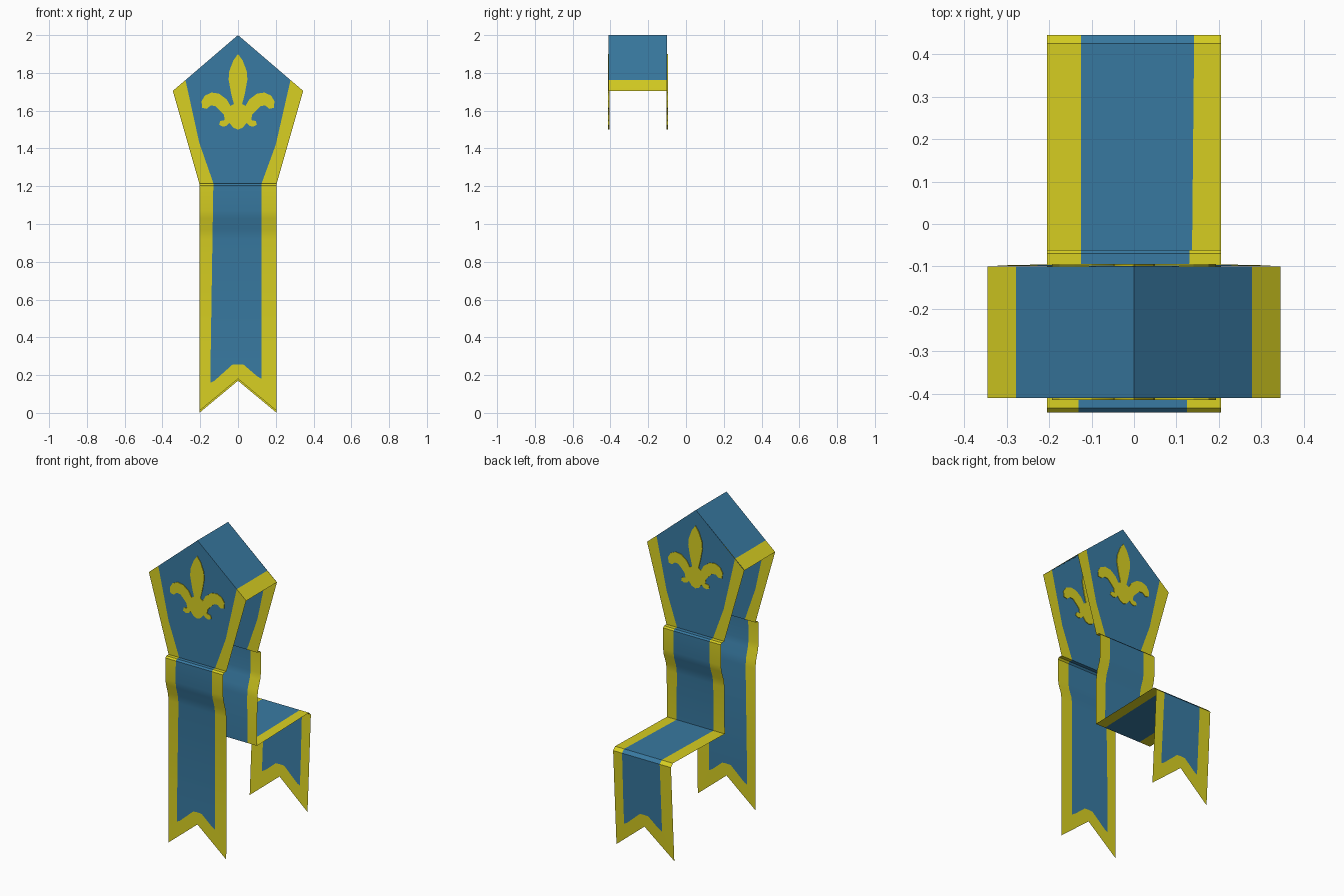
import bpy, bmesh, math

if "Cube" in bpy.data.objects:
    bpy.data.objects.remove(bpy.data.objects["Cube"])


def material(name, rgb):
    m = bpy.data.materials.new(name)
    m.diffuse_color = (*rgb, 1)
    m.use_nodes = True
    m.node_tree.nodes["Principled BSDF"].inputs["Base Color"].default_value = m.diffuse_color
    return m


MATS = [material("blue_cloth", (0.04, 0.195, 0.36)),
        material("yellow_trim", (0.69, 0.63, 0.016))]
BLUE, YELLOW = 0, 1


def build(name, faces):
    """faces: list of (3D points, material index)."""
    bm = bmesh.new()
    for pts, mat in faces:
        f = bm.faces.new([bm.verts.new(p) for p in pts])
        f.material_index = mat
    bmesh.ops.remove_doubles(bm, verts=bm.verts, dist=0.0005)
    me = bpy.data.meshes.new(name)
    bm.to_mesh(me)
    bm.free()
    for m in MATS:
        me.materials.append(m)
    ob = bpy.data.objects.new(name, me)
    bpy.context.collection.objects.link(ob)
    bpy.ops.object.select_all(action='DESELECT')
    ob.select_set(True)
    bpy.context.view_layer.objects.active = ob
    bpy.ops.object.shade_smooth_by_angle(angle=math.radians(25))
    return ob


W = 0.205            # half width of the strips
HW, HZ = 0.345, 1.705   # shoulder of the head panel
TX, TZ = 0.278, 1.762   # where the trim starts on the roof edge
NECK = 1.215


# Five-sided head panel; s = 1 faces front, s = -1 faces back
def head_panel(name, s, y_top, y_neck):
    def at(pts):
        return [(s * x, y_top + (y_neck - y_top) * (2 - z) / (2 - NECK), z) for x, z in pts]
    inner_l = [(-TX, TZ), (-0.205, 1.43), (-0.13, NECK)]
    inner_r = [(0.125, NECK), (0.2, 1.42), (TX, TZ)]
    build(name, [
        (at([(0, 2)] + inner_l + inner_r), BLUE),
        (at([(-HW, HZ), (-W, NECK)] + inner_l[::-1]), YELLOW),
        (at([(W, NECK), (HW, HZ)] + inner_r[::-1]), YELLOW)])


# Hanging strip swept along a (y, z) path, ending in a swallowtail
def strip(name, s, path, y_end, z_end):
    total = sum(math.dist(a, b) for a, b in zip(path, path[1:]))
    rows, run = [], 0
    for i, (y, z) in enumerate(path):
        run += math.dist(path[i - 1], path[i]) if i else 0
        xs = (-W, -0.13 - 0.015 * run / total, 0.125, W)
        rows.append([(s * x, y, z) for x in xs])
    faces = []
    for a, b in zip(rows, rows[1:]):
        for c, mat in enumerate((YELLOW, BLUE, YELLOW)):
            faces.append(([a[c], b[c], b[c + 1], a[c + 1]], mat))
    # swallowtail end
    y0, z0 = path[-1]

    def at(pts):
        return [(s * x, y_end + (y0 - y_end) * h / (z0 - z_end), z_end + h) for x, h in pts]
    top = z0 - z_end
    left = [(-0.145, top), (-0.145, 0.15), (-0.125, 0.16), (-0.03, 0.245), (0, 0.247)]
    right = [(0, 0.247), (0.03, 0.245), (0.1, 0.185), (0.125, 0.17), (0.125, top)]
    faces += [
        (at(left + right[1:]), BLUE),
        (at([(-W, top), (-W, 0), (0, 0.17)] + left[::-1]), YELLOW),
        (at([(0, 0.17), (W, 0), (W, top)] + right[::-1]), YELLOW)]
    build(name, faces)


# Lily emblem: thin plate showing on both sides of the panel
def emblem(name, y):
    half = [(0, 1.9), (.025, 1.865), (.046, 1.81), (.05, 1.765), (.036, 1.69), (.022, 1.635),
            (.04, 1.625), (.06, 1.66), (.1, 1.69), (.14, 1.696), (.175, 1.68), (.193, 1.65),
            (.19, 1.615), (.165, 1.61), (.145, 1.627), (.12, 1.625), (.095, 1.6), (.075, 1.578),
            (.07, 1.55), (.095, 1.545), (.1, 1.525), (.08, 1.515), (.06, 1.52), (.045, 1.535),
            (.025, 1.51), (0, 1.5)]
    loop = half + [(-x, z) for x, z in half[-2:0:-1]]
    t = 0.004
    front = [(x, y - t, z) for x, z in loop]
    back = [(x, y + t, z) for x, z in loop]
    faces = [(front[::-1], YELLOW), (back, YELLOW)]
    n = len(loop)
    for i in range(n):
        j = (i + 1) % n
        faces.append(([front[i], front[j], back[j], back[i]], YELLOW))
    build(name, faces)


YF, YB = -0.41, -0.10

# Roof joining the two head panels
roof = []
for s in (1, -1):
    line = [(0, 2), (s * TX, TZ), (s * HW, HZ)]
    for (p, q), mat in zip(zip(line, line[1:]), (BLUE, YELLOW)):
        pts = [(p[0], YF, p[1]), (q[0], YF, q[1]), (q[0], YB, q[1]), (p[0], YB, p[1])]
        roof.append((pts[::s], mat))
build("top_cover", roof)

head_panel("front_head_panel", 1, YF, YF)
head_panel("back_head_panel", -1, YB, -0.095)
emblem("front_emblem", YF)
emblem("back_emblem", -0.098)

# Front strip: small ledge, slight bulge, long straight drop
strip("front_strip", 1,
      [(YF, NECK), (-0.433, NECK), (-0.443, 1.205), (-0.443, 1.07), (-0.436, 1.03),
       (-0.417, 0.97), (-0.41, 0.92), (-0.41, 0.29)], -0.412, 0.01)

# Back strip: same bulge, then over the seat and down
strip("back_strip", -1,
      [(-0.095, NECK), (-0.07, NECK), (-0.061, 1.205), (-0.061, 1.07), (-0.068, 1.03),
       (-0.09, 0.97), (-0.097, 0.92), (-0.10, 0.62), (0.425, 0.632), (0.445, 0.612),
       (0.427, 0.28)], 0.411, 0.0)
